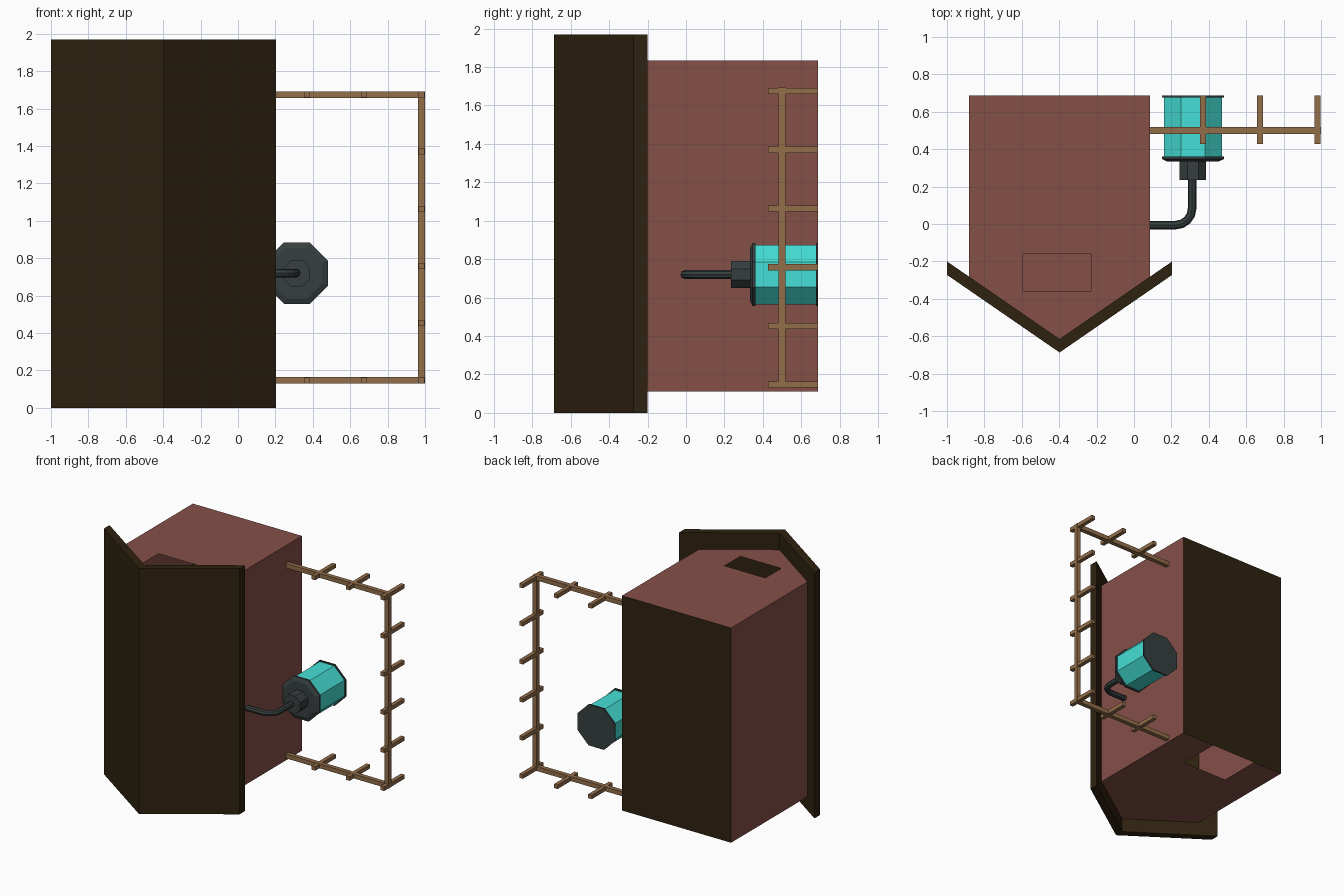
import bpy, bmesh, math
from mathutils import Vector, Matrix

if "Cube" in bpy.data.objects:
    bpy.data.objects.remove(bpy.data.objects["Cube"])


def material(name, rgb):
    m = bpy.data.materials.new(name)
    m.use_nodes = True
    m.diffuse_color = (*rgb, 1)
    m.node_tree.nodes["Principled BSDF"].inputs["Base Color"].default_value = (*rgb, 1)
    return m


BRICK = material("brick red", (0.235, 0.079, 0.064))
BARK = material("dark brown", (0.028, 0.016, 0.005))
WOOD = material("light wood", (0.29, 0.155, 0.068))
IRON = material("dark iron", (0.038, 0.049, 0.050))
GLASS = material("turquoise glass", (0.060, 0.74, 0.67))


def finish(name, bm, *mats):
    bmesh.ops.remove_doubles(bm, verts=bm.verts, dist=0.0005)
    bmesh.ops.recalc_face_normals(bm, faces=bm.faces)
    mesh = bpy.data.meshes.new(name)
    bm.to_mesh(mesh)
    bm.free()
    for m in mats:
        mesh.materials.append(m)
    ob = bpy.data.objects.new(name, mesh)
    bpy.context.collection.objects.link(ob)
    return ob


def flat(bm, outline, z):
    return bm.faces.new([bm.verts.new((x, y, z)) for x, y in outline])


def box(name, lo, hi, mat):
    bm = bmesh.new()
    size, mid = Vector(hi) - Vector(lo), (Vector(hi) + Vector(lo)) / 2
    bmesh.ops.create_cube(bm, size=1, matrix=Matrix.Translation(mid) @ Matrix.Diagonal((*size, 1)))
    return finish(name, bm, mat)


# Roof: a folded slab
XC, EAVE, RIDGE, THICK = -0.398, -0.20, -0.615, 0.072
bm = bmesh.new()
half = 0.602
face = flat(bm, [(XC - half, EAVE), (XC, RIDGE), (XC + half, EAVE), (XC + half, EAVE - THICK),
                 (XC, RIDGE - THICK), (XC - half, EAVE - THICK)], 0)
up = bmesh.ops.extrude_face_region(bm, geom=[face], use_keep_orig=True)["geom"]
bmesh.ops.translate(bm, verts=[v for v in up if isinstance(v, bmesh.types.BMVert)], vec=(0, 0, 1.97))
finish("roof", bm, BARK)

# Hollow house body, open under the roof
L, R, BACK, Z0, Z1 = -0.882, 0.086, 0.688, 0.112, 1.835
SHOULDER = EAVE + (RIDGE - EAVE) * (half - (R - XC)) / half
bm = bmesh.new()
# Gable with a doorway
DL, DR, DTOP = -0.615, -0.21, 0.345
flat(bm, [(L, BACK), (L, SHOULDER), (XC, RIDGE), (R, SHOULDER), (R, BACK),
          (DR, BACK), (DR, DTOP), (DL, DTOP), (DL, BACK)], Z0)
# Gable with a window, made of two halves
WL, WR, WLOW, WHIGH = -0.593, -0.23, -0.16, -0.36
for side, jamb in ((L, WL), (R, WR)):
    flat(bm, [(XC, BACK), (side, BACK), (side, SHOULDER), (XC, RIDGE), (XC, WHIGH),
              (jamb, WHIGH), (jamb, WLOW), (XC, WLOW)], Z1)
# Side walls and base
for a, b in (((L, SHOULDER), (L, BACK)), ((R, BACK), (R, SHOULDER)), ((L, BACK), (R, BACK))):
    bm.faces.new([bm.verts.new((*p, z)) for p, z in ((a, Z0), (b, Z0), (b, Z1), (a, Z1))])
for f in bm.faces:
    f.normal_update()
    f.material_index = 1 if abs(f.normal.y) > 0.9 else 0
finish("house_body", bm, BRICK, BARK)

# Fence: three rails with evenly spaced posts
LOW, HIGH, END, RY, T = 0.147, 1.675, 0.981, 0.50, 0.0175
for label, z in (("lower", LOW), ("upper", HIGH)):
    box(label + "_rail", (R, RY - T, z - T), (END + T, RY + T, z + T), WOOD)
box("end_rail", (END - T, RY - T, LOW), (END + T, RY + T, HIGH), WOOD)
posts = [(END, LOW + (HIGH - LOW) * i / 5) for i in range(6)]
posts += [(x, z) for x in (0.37, 0.674) for z in (LOW, HIGH)]
for x, z in posts:
    box("fence_post", (x - 0.016, 0.428, z - 0.016), (x + 0.016, BACK, z + 0.016), WOOD)

# Lantern: eight-sided rings along y
LX, LZ = 0.315, 0.72


def octagon_lathe(name, profile, mat):
    bm = bmesh.new()
    rings = []
    for y, apothem in profile:
        r = apothem / math.cos(math.pi / 8)
        angles = [math.pi * (2 * i + 1) / 8 for i in range(8)]
        rings.append([bm.verts.new((LX + r * math.cos(a), y, LZ + r * math.sin(a))) for a in angles])
    for a, b in zip(rings, rings[1:]):
        for i in range(8):
            j = (i + 1) % 8
            bm.faces.new((a[i], a[j], b[j], b[i]))
    bm.faces.new(rings[0])
    bm.faces.new(rings[-1])
    return finish(name, bm, mat)


octagon_lathe("lantern_glass", [(0.355, 0.155), (0.682, 0.155)], GLASS)
octagon_lathe("lantern_bottom", [(0.677, 0.165), (BACK, 0.165)], IRON)
octagon_lathe("lantern_cap", [(0.333, 0.135), (0.347, 0.165), (0.362, 0.165)], IRON)
octagon_lathe("lantern_collar", [(0.235, 0.071), (0.34, 0.071)], IRON)

# Bent pipe from the wall to the lantern
PX, PY, BEND = 0.311, -0.006, 0.09
path = [(R - 0.01, PY)]
for i in range(5):
    a = math.pi / 2 * i / 4
    path.append((PX - BEND + BEND * math.sin(a), PY + BEND - BEND * math.cos(a)))
path.append((PX, 0.25))
curve = bpy.data.curves.new("lantern_pipe", "CURVE")
curve.dimensions = "3D"
curve.bevel_depth = 0.023
curve.bevel_resolution = 2
curve.use_fill_caps = True
spline = curve.splines.new("POLY")
spline.points.add(len(path) - 1)
for point, (x, y) in zip(spline.points, path):
    point.co = (x, y, LZ, 1)
spline.use_smooth = False
curve.materials.append(IRON)
bpy.context.collection.objects.link(bpy.data.objects.new("lantern_pipe", curve))
